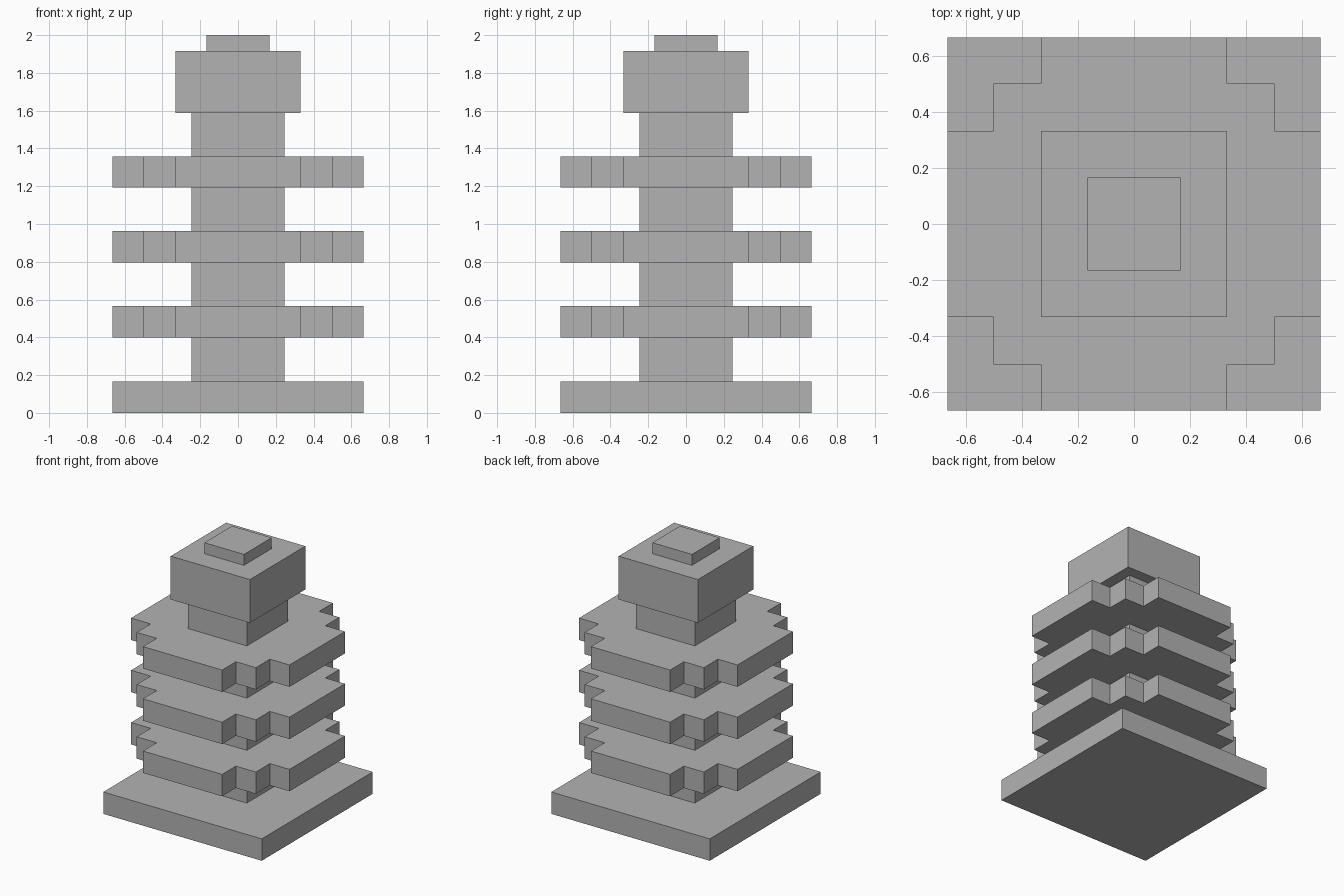
import bpy
import bmesh

if "Cube" in bpy.data.objects:
    bpy.data.objects.remove(bpy.data.objects["Cube"], do_unlink=True)

GREY = (0.45, 0.45, 0.45, 1)
grey = bpy.data.materials.new("plain grey")
grey.use_nodes = True
grey.diffuse_color = GREY
grey.node_tree.nodes["Principled BSDF"].inputs["Base Color"].default_value = GREY


def prism(name, outline, bottom, top):
    """Extrude a flat outline from bottom to top."""
    bm = bmesh.new()
    face = bm.faces.new([bm.verts.new((x, y, bottom)) for x, y in outline])
    raised = bmesh.ops.extrude_face_region(bm, geom=[face])["geom"]
    bmesh.ops.translate(bm, vec=(0, 0, top - bottom),
                        verts=[v for v in raised if isinstance(v, bmesh.types.BMVert)])
    bmesh.ops.recalc_face_normals(bm, faces=bm.faces)
    mesh = bpy.data.meshes.new(name)
    bm.to_mesh(mesh)
    bm.free()
    mesh.materials.append(grey)
    obj = bpy.data.objects.new(name, mesh)
    bpy.context.collection.objects.link(obj)


def four_fold(points):
    """Repeat one corner of an outline by quarter turns."""
    outline = []
    for _ in range(4):
        outline += points
        points = [(-y, x) for x, y in points]
    return outline


def square(half):
    return four_fold([(half, half)])


# Square base and stepped-corner fins
WIDE, STEP, NOTCH = 0.665, 0.5, 0.332
THICK, PITCH = 0.166, 0.396
fin = four_fold([(WIDE, NOTCH), (STEP, NOTCH), (STEP, STEP),
                 (NOTCH, STEP), (NOTCH, WIDE)])
prism("base", square(WIDE), 0, THICK)
for i in range(1, 4):
    prism(f"fin_{i}", fin, i * PITCH + 0.004, i * PITCH + 0.004 + THICK)

# Column sections between the fins
for i in range(4):
    low = i * PITCH + THICK + (0.004 if i else 0)
    prism(f"column_{i + 1}", square(0.247), low, (i + 1) * PITCH + 0.004)

# Head block and cap
prism("head", square(NOTCH), 4 * PITCH + 0.004, 1.917)
prism("cap", square(0.166), 1.917, 2.0)
